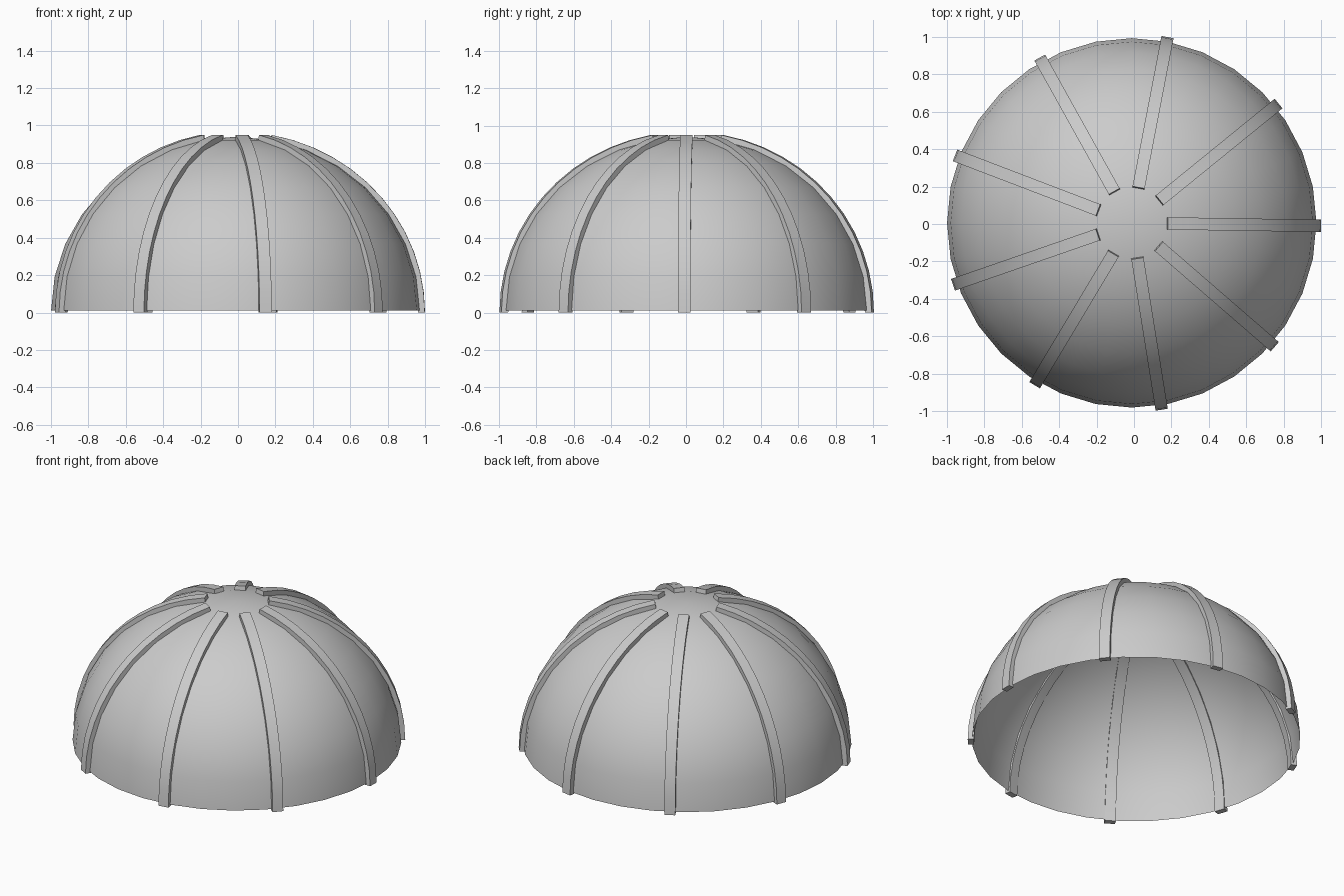
import bpy, bmesh, math
from mathutils import Matrix, Vector

if "Cube" in bpy.data.objects:
    bpy.data.objects.remove(bpy.data.objects["Cube"])

CENTRE = Vector((-0.012, 0.006, 0.0))
RIBS = 9


def add_object(name, bm):
    mesh = bpy.data.meshes.new(name)
    bm.normal_update()
    bm.to_mesh(mesh)
    bm.free()
    obj = bpy.data.objects.new(name, mesh)
    bpy.context.collection.objects.link(obj)
    bpy.ops.object.select_all(action='DESELECT')
    obj.select_set(True)
    bpy.context.view_layer.objects.active = obj
    bpy.ops.object.shade_smooth_by_angle(angle=math.radians(30))
    return obj


# Open half-sphere shell, slightly flattened
bm = bmesh.new()
bmesh.ops.create_uvsphere(bm, u_segments=32, v_segments=16, radius=1)
low = [v for v in bm.verts if v.co.z < -0.01]
bmesh.ops.delete(bm, geom=low, context='VERTS')
bmesh.ops.scale(bm, vec=(0.987, 0.987, 0.93), verts=bm.verts)
bmesh.ops.translate(bm, vec=CENTRE + Vector((0, 0, 0.01)), verts=bm.verts)
add_object("dome", bm)


# Curved rectangular rib, swept from the rim up to near the crown
def rib(index, width=0.066, steps=12, thick=0.037):
    bm = bmesh.new()
    rings = []
    top = math.acos(0.193 / 1.011)
    for i in range(steps + 1):
        a = top * i / steps
        out = Vector((1.011 * math.cos(a), 0, 0.967 * math.sin(a)))
        normal = Vector((math.cos(a), 0, math.sin(a)))
        inn = out - normal * thick
        side = Vector((0, width / 2, 0))
        rings.append([bm.verts.new(p) for p in
                      (out - side, out + side, inn + side, inn - side)])
    for a, b in zip(rings, rings[1:]):
        for j in range(4):
            k = (j + 1) % 4
            bm.faces.new((a[j], a[k], b[k], b[j]))
    bm.faces.new(rings[0][::-1])
    bm.faces.new(rings[-1])
    bmesh.ops.recalc_face_normals(bm, faces=bm.faces)
    turn = Matrix.Rotation(math.radians(360 / RIBS * index - 0.9), 4, 'Z')
    bm.transform(Matrix.Translation(CENTRE) @ turn)
    add_object(f"rib_{index + 1}", bm)


for n in range(RIBS):
    rib(n)
